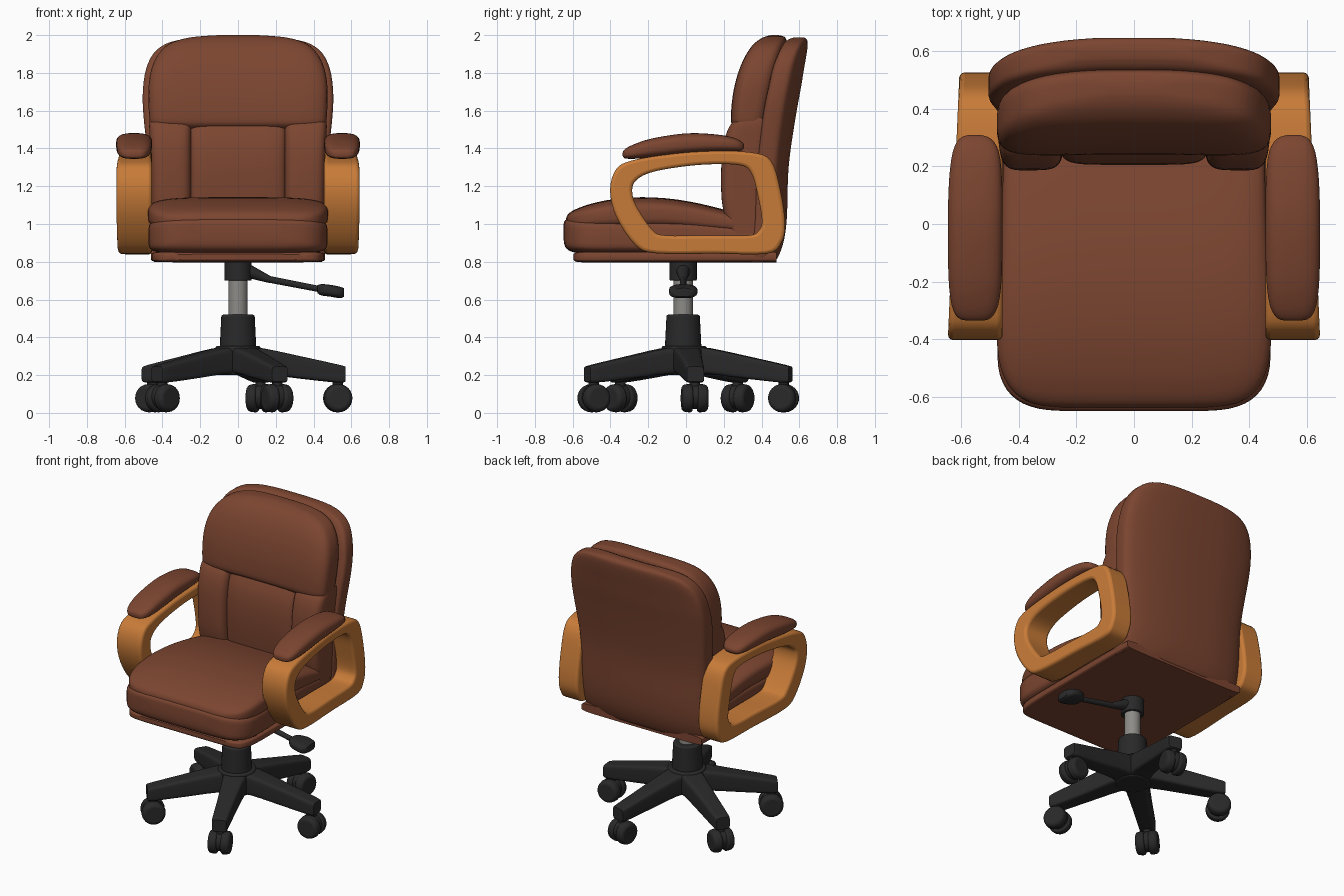
import bpy, bmesh, math
from mathutils import Vector, Matrix


def material(name, rgb):
    m = bpy.data.materials.new(name)
    m.diffuse_color = (*rgb, 1)
    return m


LEATHER = material("brown_leather", (0.20, 0.06, 0.03))
WOOD = material("orange_wood", (0.58, 0.20, 0.04))
BLACK = material("black_plastic", (0.022, 0.022, 0.023))
STEEL = material("grey_steel", (0.27, 0.26, 0.24))


def finish(name, bm, mat, mirror=False, bevel=0):
    bmesh.ops.recalc_face_normals(bm, faces=bm.faces)
    me = bpy.data.meshes.new(name)
    bm.to_mesh(me)
    bm.free()
    me.materials.append(mat)
    ob = bpy.data.objects.new(name, me)
    bpy.context.collection.objects.link(ob)
    if bevel:
        b = ob.modifiers.new("bevel", 'BEVEL')
        b.width, b.segments, b.limit_method = bevel, 3, 'ANGLE'
        b.angle_limit = math.radians(40)
    if mirror:
        ob.modifiers.new("mirror", 'MIRROR')
    return ob


def smooth_points(pts, sub, closed=False):
    """Catmull-Rom interpolation of tuples."""
    n, out = len(pts), []
    at = lambda i: pts[i % n] if closed else pts[max(0, min(n - 1, i))]
    for i in range(n if closed else n - 1):
        p0, p1, p2, p3 = at(i - 1), at(i), at(i + 1), at(i + 2)
        for k in range(sub):
            t = k / sub
            out.append(tuple(0.5 * (2 * b + (c - a) * t + (2 * a - 5 * b + 4 * c - d) * t * t
                                    + (3 * b - a - 3 * c + d) * t ** 3)
                             for a, b, c, d in zip(p0, p1, p2, p3)))
    if not closed:
        out.append(pts[-1])
    return out


def loft(name, secs, mat, axis='z', n=4, bow=0, sub=3, sides=48, mirror=False):
    """Superellipse rings (t, u0, u1, v0, v1) lofted along an axis."""
    bm, rings = bmesh.new(), []
    for t, u0, u1, v0, v1 in smooth_points(secs, sub):
        ring = []
        for k in range(sides):
            a = 2 * math.pi * (k + 0.5) / sides
            c, s = math.cos(a), math.sin(a)
            u = (u0 + u1) / 2 + (u1 - u0) / 2 * math.copysign(abs(c) ** (2 / n), c)
            v = (v0 + v1) / 2 + (v1 - v0) / 2 * math.copysign(abs(s) ** (2 / n), s)
            v -= bow * (u / 0.5) ** 2
            ring.append(bm.verts.new({'z': (u, v, t), 'y': (u, t, v), 'x': (t, u, v)}[axis]))
        rings.append(ring)
    for a, b in zip(rings, rings[1:]):
        for k in range(sides):
            j = (k + 1) % sides
            bm.faces.new((a[k], a[j], b[j], b[k]))
    bm.faces.new(rings[0])
    bm.faces.new(rings[-1])
    return finish(name, bm, mat, mirror)


def sym(*rows):
    return [(t, -h, h, a, b) for t, h, a, b in rows]


def rod(name, p, q, r1, r2, mat, bevel=0, seg=32):
    p, q = Vector(p), Vector(q)
    d = q - p
    bm = bmesh.new()
    bmesh.ops.create_cone(bm, cap_ends=True, segments=seg, radius1=r1, radius2=r2, depth=d.length,
                          matrix=Matrix.Translation((p + q) / 2) @ d.to_track_quat('Z', 'Y').to_matrix().to_4x4())
    return finish(name, bm, mat, bevel=bevel)


# Backrest: outer shell
loft("back_shell", sym(
    (0.80, 0.445, 0.36, 0.47), (0.83, 0.46, 0.36, 0.495), (0.92, 0.463, 0.37, 0.525),
    (1.05, 0.465, 0.38, 0.54), (1.25, 0.472, 0.39, 0.545), (1.4, 0.483, 0.41, 0.56),
    (1.6, 0.503, 0.44, 0.592), (1.72, 0.503, 0.465, 0.614), (1.82, 0.487, 0.485, 0.63),
    (1.90, 0.45, 0.51, 0.643), (1.95, 0.39, 0.53, 0.648), (1.975, 0.31, 0.548, 0.643),
    (1.988, 0.2, 0.575, 0.625)), LEATHER, n=5, bow=0.05)

# Backrest: head pillow, side bolsters and centre panel
loft("head_pillow", sym(
    (1.49, 0.44, 0.30, 0.45), (1.52, 0.46, 0.255, 0.46), (1.56, 0.47, 0.243, 0.47),
    (1.68, 0.475, 0.253, 0.495), (1.78, 0.468, 0.275, 0.515), (1.87, 0.44, 0.308, 0.53),
    (1.94, 0.385, 0.35, 0.537), (1.975, 0.31, 0.388, 0.532), (1.992, 0.22, 0.42, 0.52),
    (2.0, 0.1, 0.45, 0.49)), LEATHER, n=4, bow=0.03)
loft("back_bolster", [
    (0.95, 0.245, 0.455, 0.23, 0.42), (1.05, 0.245, 0.458, 0.205, 0.42),
    (1.15, 0.245, 0.46, 0.19, 0.42), (1.32, 0.245, 0.464, 0.19, 0.43),
    (1.44, 0.245, 0.468, 0.205, 0.44), (1.52, 0.245, 0.47, 0.235, 0.45),
    (1.56, 0.25, 0.465, 0.275, 0.45)], LEATHER, n=4, bow=0.005, mirror=True)
loft("back_panel", sym(
    (0.95, 0.255, 0.235, 0.42), (1.1, 0.255, 0.213, 0.42), (1.3, 0.255, 0.205, 0.43),
    (1.44, 0.255, 0.222, 0.43), (1.53, 0.255, 0.26, 0.44)), LEATHER, n=6)

# Seat: base plate, lower band and top cushion
loft("seat_base", sym(
    (-0.595, 0.36, 0.81, 0.84), (-0.58, 0.41, 0.80, 0.85), (-0.53, 0.445, 0.797, 0.855),
    (-0.4, 0.46, 0.797, 0.855), (0.0, 0.46, 0.797, 0.855), (0.3, 0.46, 0.797, 0.855),
    (0.48, 0.455, 0.797, 0.855)), LEATHER, axis='y', n=7)
loft("seat_band", sym(
    (-0.648, 0.24, 0.92, 1.0), (-0.64, 0.33, 0.88, 1.02), (-0.61, 0.405, 0.855, 1.03),
    (-0.55, 0.455, 0.845, 1.03), (-0.45, 0.474, 0.84, 1.03), (-0.2, 0.468, 0.84, 1.03),
    (0.1, 0.455, 0.84, 1.02), (0.4, 0.45, 0.84, 0.98)), LEATHER, axis='y', n=6)
loft("seat_cushion", sym(
    (-0.635, 0.26, 0.99, 1.03), (-0.622, 0.35, 0.97, 1.055), (-0.58, 0.42, 0.965, 1.08),
    (-0.5, 0.462, 0.965, 1.108), (-0.38, 0.477, 0.965, 1.132), (-0.23, 0.475, 0.965, 1.142),
    (-0.05, 0.463, 0.965, 1.13), (0.15, 0.455, 0.95, 1.09), (0.4, 0.45, 0.94, 1.02)),
    LEATHER, axis='y', n=4)

# Wooden arm loops
OUTER = [(-0.402, 1.18), (-0.37, 1.29), (-0.29, 1.335), (-0.12, 1.365), (0.1, 1.385), (0.34, 1.38),
         (0.45, 1.335), (0.50, 1.18), (0.525, 1.0), (0.505, 0.9), (0.43, 0.843), (0.15, 0.843),
         (-0.16, 0.845), (-0.27, 0.89), (-0.37, 1.04)]
INNER = [(-0.285, 1.18), (-0.265, 1.23), (-0.2, 1.268), (-0.08, 1.295), (0.1, 1.315), (0.28, 1.312),
         (0.345, 1.27), (0.38, 1.15), (0.402, 1.02), (0.385, 0.965), (0.33, 0.94), (0.12, 0.94),
         (-0.11, 0.94), (-0.18, 0.972), (-0.265, 1.1)]
bm = bmesh.new()
frames = []
for o, i in zip(smooth_points(OUTER, 4, True), smooth_points(INNER, 4, True)):
    side = lambda p: 0.645 - 0.04 * (p[0] + 0.4) / 0.92
    frames.append([bm.verts.new(c) for c in
                   ((0.455, *o), (side(o), *o), (side(i), *i), (0.455, *i))])
for k, a in enumerate(frames):
    b = frames[(k + 1) % len(frames)]
    for e in range(4):
        f = (e + 1) % 4
        bm.faces.new((a[e], a[f], b[f], b[e]))
finish("arm_loop", bm, WOOD, mirror=True, bevel=0.018)

# Padded armrests
loft("arm_pad", [
    (-0.335, 0.525, 0.575, 1.36, 1.378), (-0.325, 0.495, 0.61, 1.348, 1.395),
    (-0.28, 0.47, 0.632, 1.345, 1.42), (-0.18, 0.458, 0.643, 1.352, 1.453),
    (0.0, 0.455, 0.645, 1.372, 1.48), (0.15, 0.457, 0.641, 1.382, 1.475),
    (0.25, 0.468, 0.628, 1.385, 1.458), (0.295, 0.495, 0.605, 1.39, 1.435),
    (0.308, 0.53, 0.575, 1.405, 1.42)], LEATHER, axis='y', n=2.8, mirror=True)

# Gas lift column
rod("column_collar", (0, -0.015, 0.70), (0, -0.015, 0.81), 0.072, 0.072, BLACK, 0.006)
rod("gas_lift", (0, -0.015, 0.48), (0, -0.015, 0.74), 0.051, 0.051, STEEL)
rod("column_sleeve", (0, -0.015, 0.32), (0, -0.015, 0.52), 0.098, 0.088, BLACK, 0.01)
rod("base_hub", (0, -0.01, 0.20), (0, -0.01, 0.355), 0.11, 0.12, BLACK, 0.012)

# Height lever
rod("lever_root", (0.03, -0.015, 0.76), (0.17, -0.015, 0.705), 0.04, 0.018, BLACK)
rod("lever_rod", (0.14, -0.015, 0.712), (0.46, -0.015, 0.65), 0.018, 0.016, BLACK)
loft("lever_paddle", [
    (0.42, -0.045, 0.015, 0.635, 0.675), (0.44, -0.07, 0.04, 0.622, 0.682),
    (0.49, -0.09, 0.06, 0.615, 0.678), (0.54, -0.085, 0.055, 0.607, 0.668),
    (0.562, -0.06, 0.03, 0.615, 0.66)], BLACK, axis='x', n=3, sides=24)

# Five-star base with twin-wheel casters
for k in range(5):
    ang = math.radians(5 + 72 * k)
    parts = [loft("base_leg", [
        (0.02, -0.085, 0.085, 0.20, 0.352), (0.13, -0.072, 0.072, 0.205, 0.342),
        (0.34, -0.058, 0.058, 0.18, 0.298), (0.53, -0.05, 0.05, 0.16, 0.256),
        (0.568, -0.045, 0.045, 0.165, 0.245)], BLACK, axis='x', n=6, sides=32),
        rod("caster_stem", (0.53, 0, 0.08), (0.53, 0, 0.2), 0.028, 0.028, BLACK, seg=16),
        rod("caster_body", (0.53, -0.03, 0.085), (0.53, 0.03, 0.085), 0.064, 0.064, BLACK, seg=24)]
    for s in (-1, 1):
        parts.append(rod("caster_wheel", (0.53, s * 0.012, 0.078), (0.53, s * 0.07, 0.078),
                         0.078, 0.07, BLACK, 0.018, 24))
    for ob in parts:
        ob.rotation_euler.z = ang

# Smooth shading with sharp edges kept
for ob in bpy.context.collection.objects:
    ob.select_set(True)
    bpy.context.view_layer.objects.active = ob
bpy.ops.object.shade_smooth_by_angle(angle=math.radians(40))
